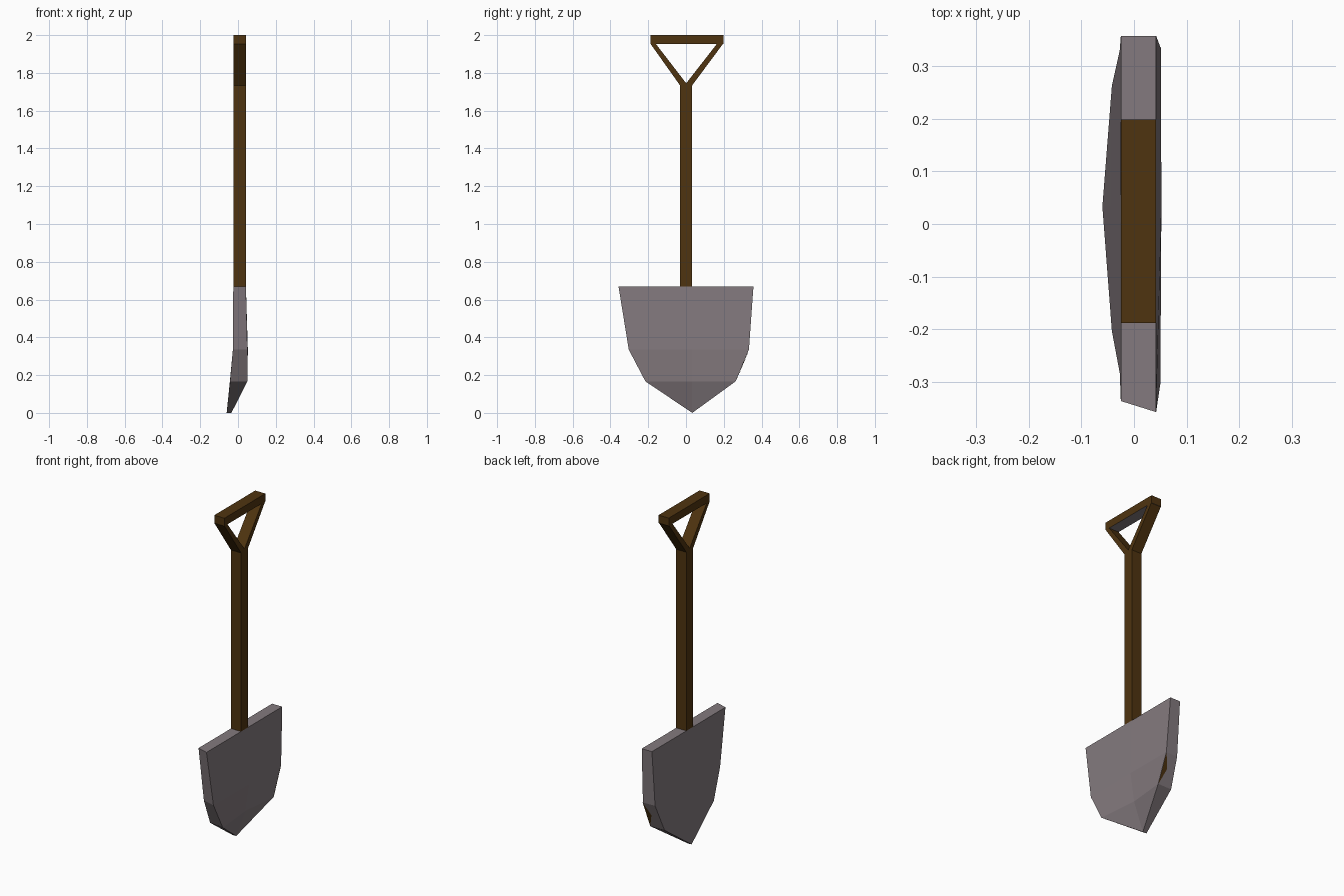
import bpy

if "Cube" in bpy.data.objects:
    bpy.data.objects.remove(bpy.data.objects["Cube"])


def material(name, color):
    m = bpy.data.materials.new(name)
    m.diffuse_color = (*color, 1)
    m.use_nodes = True
    m.node_tree.nodes["Principled BSDF"].inputs["Base Color"].default_value = m.diffuse_color
    return m


WOOD = material("dark wood", (0.078, 0.034, 0.005))
METAL = material("grey metal", (0.23, 0.195, 0.21))


def make(name, verts, faces, mats):
    me = bpy.data.meshes.new(name)
    me.from_pydata(verts, [], faces)
    for m in mats:
        me.materials.append(m)
    ob = bpy.data.objects.new(name, me)
    bpy.context.collection.objects.link(ob)
    return ob


def prism(name, yz, x0=-0.025, x1=0.042, mats=(WOOD,)):
    """Extrude a counter-clockwise y-z outline along x."""
    n = len(yz)
    verts = [(x, y, z) for x in (x0, x1) for y, z in yz]
    faces = [tuple(range(n))[::-1], tuple(range(n, 2 * n))]
    faces += [(i, (i + 1) % n, (i + 1) % n + n, i + n) for i in range(n)]
    return make(name, verts, faces, mats)


# Shaft
prism("shaft", [(-0.031, 0.66), (0.032, 0.66), (0.032, 1.735), (-0.031, 1.735)])

# Grip bar, with a metal underside
grip = prism("grip", [(-0.188, 1.953), (0.198, 1.953), (0.198, 2.0), (-0.188, 2.0)],
             mats=(WOOD, METAL))
for p in grip.data.polygons:
    p.material_index = 1 if p.normal.z < -0.5 else 0

# Grip struts
prism("right_strut", [(0.001, 1.733), (0.032, 1.733), (0.196, 1.954), (0.164, 1.954), (0.001, 1.745)])
prism("left_strut", [(0.001, 1.733), (0.001, 1.745), (-0.16, 1.954), (-0.188, 1.954), (-0.031, 1.733)][::-1])

# Blade: rows of (x, y) at three columns, face side (+x) and back side (-x)
zs = (0.668, 0.335, 0.167)
face = [[(0.042, -0.357), (0.042, 0.033), (0.042, 0.357)],
        [(0.050, -0.303), (0.052, 0.033), (0.051, 0.333)],
        [(0.050, -0.215), (0.027, 0.033), (0.050, 0.263)]]
back = [[(-0.025, -0.336), (-0.025, 0.033), (-0.025, 0.357)],
        [(-0.027, -0.283), (-0.026, 0.033), (-0.027, 0.330)],
        [(-0.042, -0.203), (-0.043, 0.033), (-0.042, 0.262)]]
verts = []
for side, tip_x in ((face, -0.035), (back, -0.060)):
    for z, row in zip(zs, side):
        verts += [(x, y, z) for x, y in row]
    verts.append((tip_x, 0.033, 0.0))
faces = []
for r in (0, 3):
    for c in (0, 1):
        a = r + c
        faces.append((a, a + 3, a + 4, a + 1))
        faces.append((a + 10, a + 11, a + 14, a + 13))
for a, b in ((6, 7), (7, 8)):
    faces += [(a, 9, b), (a + 10, b + 10, 19)]
rim = [0, 3, 6, 9, 8, 5, 2, 1]
for i, a in enumerate(rim):
    b = rim[(i + 1) % len(rim)]
    faces.append((a, a + 10, b + 10, b))
make("blade", verts, faces, (METAL,))

# Thin wooden sliver on the blade's rear edge
off = 0.002
make("edge_sliver",
     [(0.051, 0.333 + off, 0.335), (0.050, 0.263 + off, 0.167), (0.018, 0.298 + off, 0.255)],
     [(0, 1, 2)], (WOOD,))
